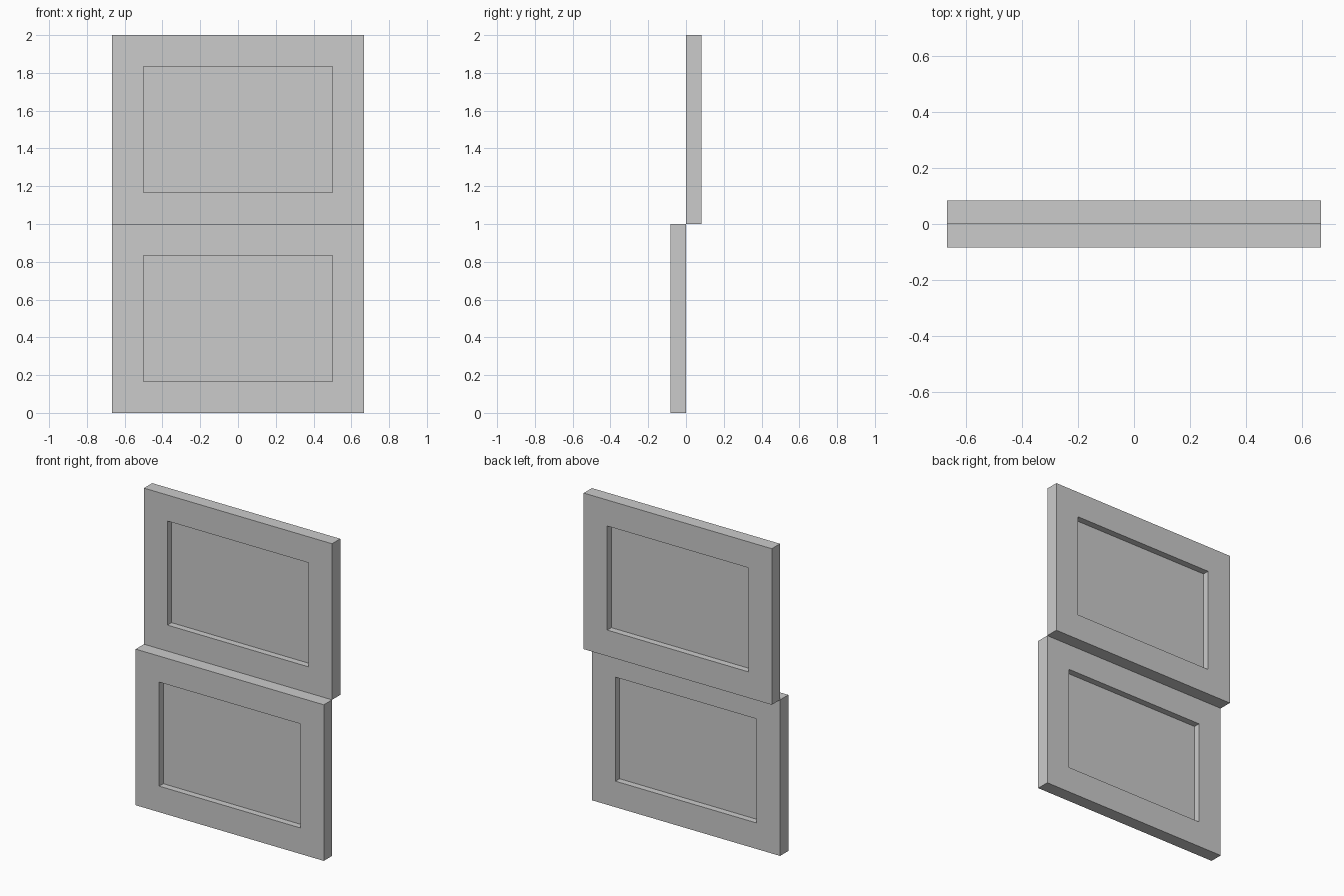
import bpy, bmesh

if "Cube" in bpy.data.objects:
    bpy.data.objects.remove(bpy.data.objects["Cube"])

W, H = 4 / 3, 1.0      # sash size
T = 1 / 12             # sash thickness
B = 1 / 6              # rail and stile width


def make_object(name, bm):
    bmesh.ops.recalc_face_normals(bm, faces=bm.faces)
    mesh = bpy.data.meshes.new(name)
    bm.to_mesh(mesh)
    bm.free()
    obj = bpy.data.objects.new(name, mesh)
    bpy.context.collection.objects.link(obj)


def rectangle(bm, inset, y, z0):
    x = W / 2 - inset
    lo, hi = z0 + inset, z0 + H - inset
    return [bm.verts.new((px, y, pz)) for px, pz in
            ((-x, lo), (x, lo), (x, hi), (-x, hi))]


def make_sash(name, y0, z0):
    # Frame: four rectangular loops bridged into a closed ring
    bm = bmesh.new()
    loops = [rectangle(bm, inset, y, z0) for inset, y in
             ((0, y0), (B, y0), (B, y0 + T), (0, y0 + T))]
    for i in range(4):
        a, b = loops[i], loops[(i + 1) % 4]
        for j in range(4):
            k = (j + 1) % 4
            bm.faces.new((a[j], a[k], b[k], b[j]))
    make_object(name + "_sash_frame", bm)

    # Glass: single sheet in the middle of the frame
    bm = bmesh.new()
    bm.faces.new(rectangle(bm, B, y0 + T / 2, z0))
    make_object(name + "_glass_pane", bm)


# Lower sash sits in front, upper sash behind
make_sash("lower", -T, 0)
make_sash("upper", 0, H)
